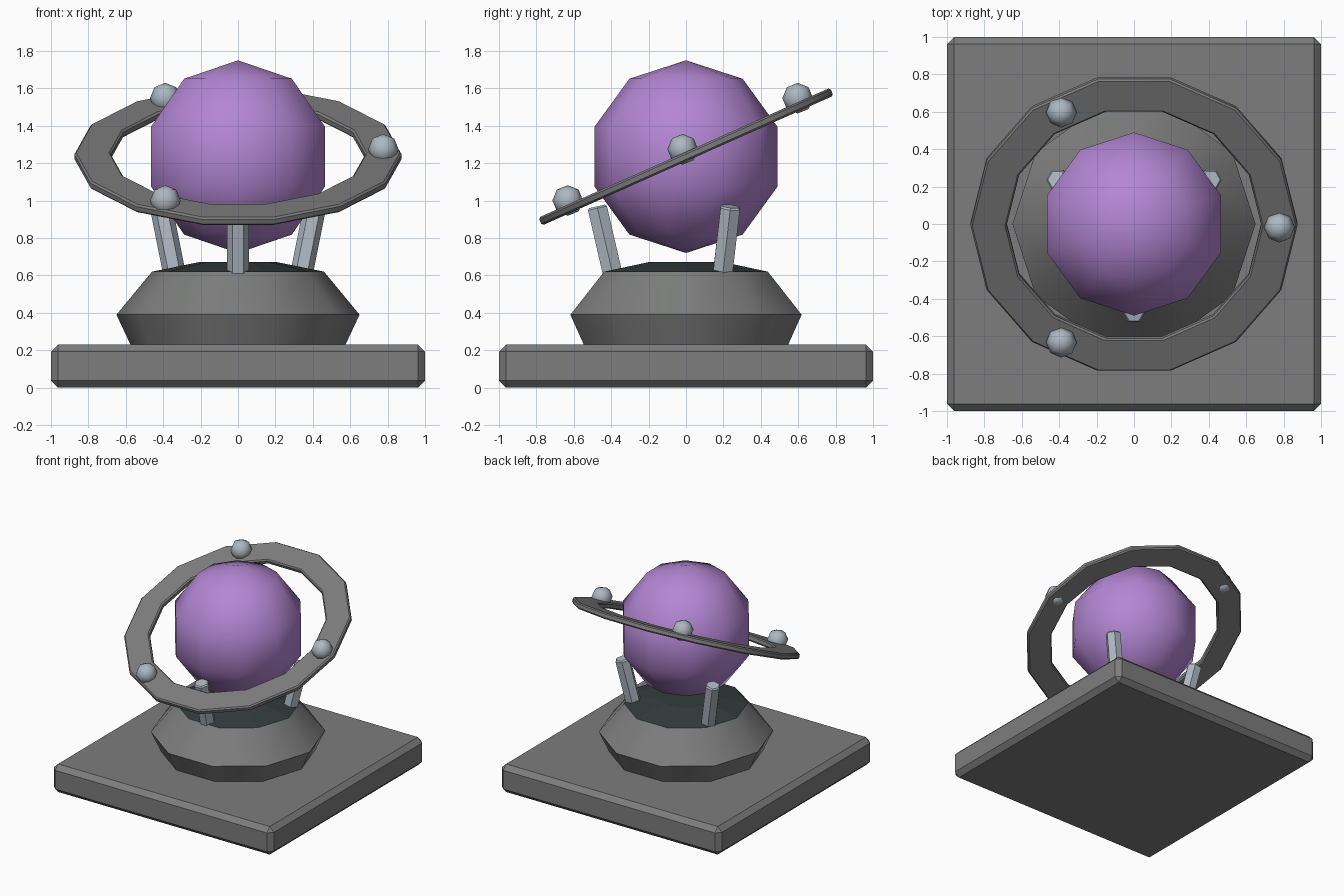
import bpy, bmesh, math
from mathutils import Matrix, Vector

if "Cube" in bpy.data.objects:
    bpy.data.objects.remove(bpy.data.objects["Cube"])


def material(name, rgb):
    m = bpy.data.materials.new(name)
    m.diffuse_color = (*rgb, 1)
    m.use_nodes = True
    m.node_tree.nodes["Principled BSDF"].inputs["Base Color"].default_value = m.diffuse_color
    return m


STONE = material("stone grey", (0.20, 0.205, 0.20))
DARK = material("dark slate", (0.033, 0.047, 0.045))
METAL = material("pale metal", (0.42, 0.48, 0.54))
PURPLE = material("purple", (0.45, 0.24, 0.65))


def finish(bm, name, mat, matrix=Matrix(), angle=None):
    bmesh.ops.recalc_face_normals(bm, faces=bm.faces)
    me = bpy.data.meshes.new(name)
    bm.to_mesh(me)
    bm.free()
    me.materials.append(mat)
    ob = bpy.data.objects.new(name, me)
    ob.matrix_world = matrix
    bpy.context.collection.objects.link(ob)
    if angle:
        bpy.ops.object.select_all(action='DESELECT')
        ob.select_set(True)
        bpy.context.view_layer.objects.active = ob
        bpy.ops.object.shade_smooth_by_angle(angle=math.radians(angle))
    return ob


def lathe(profile, sides, closed=False, caps=True):
    """Revolve (radius, z) points; closed profiles make a ring."""
    bm = bmesh.new()
    loops = []
    for r, z in profile:
        loops.append([bm.verts.new((r * math.cos(math.tau * i / sides),
                                    r * math.sin(math.tau * i / sides), z))
                      for i in range(sides)])
    pairs = list(zip(loops, loops[1:]))
    if closed:
        pairs.append((loops[-1], loops[0]))
    elif caps:
        bm.faces.new(loops[0])
        bm.faces.new(loops[-1])
    for a, b in pairs:
        for i in range(sides):
            j = (i + 1) % sides
            bm.faces.new((a[i], a[j], b[j], b[i]))
    return bm


def ball(name, mat, r, segs, rings, loc):
    bm = bmesh.new()
    bmesh.ops.create_uvsphere(bm, u_segments=segs, v_segments=rings, radius=r)
    return finish(bm, name, mat, Matrix.Translation(loc), 60)


# Square base slab with chamfered edges
bm = bmesh.new()
bmesh.ops.create_cube(bm, size=1, matrix=Matrix.Translation((0, 0, 0.115))
                      @ Matrix.Diagonal((2, 2, 0.23, 1)))
bmesh.ops.bevel(bm, geom=bm.edges[:], offset=0.038, segments=1, affect='EDGES')
finish(bm, "base_slab", STONE)

# Ten-sided pedestal and its dark cap
finish(lathe([(0.57, 0.22), (0.65, 0.39), (0.46, 0.62)], 10),
       "pedestal", STONE, angle=37)
finish(lathe([(0.46, 0.62), (0.2, 0.673)], 10), "pedestal_cap", DARK)

# Three prongs leaning outwards
LEAN = math.radians(13)
for k in range(3):
    m = (Matrix.Rotation(k * math.tau / 3, 4, 'Z')
         @ Matrix.Translation((0, -0.381, 0.56))
         @ Matrix.Rotation(LEAN, 4, 'X'))
    finish(lathe([(0.06, 0), (0.06, 0.41), (0.05, 0.42)], 6),
           f"prong_{k + 1}", METAL, m)

# Floating globe
CENTRE = Vector((0, 0, 1.235))
ball("globe", PURPLE, 0.515, 10, 5, CENTRE)

# Tilted ring with chamfered edges
tilt = Matrix.Rotation(math.radians(24), 4, 'X')
h, c, ro, ri = 0.023, 0.01, 0.875, 0.68
ring = [(ri, -h + c), (ri + c, -h), (ro - c, -h), (ro, -h + c),
        (ro, h - c), (ro - c, h), (ri + c, h), (ri, h - c)]
finish(lathe(ring, 14, closed=True), "tilted_ring", STONE,
       Matrix.Translation(CENTRE) @ tilt, 30)

# Three small balls resting on the ring
for k in range(3):
    a = k * math.tau / 3
    p = CENTRE + tilt @ Vector((0.777 * math.cos(a), 0.777 * math.sin(a), 0.043))
    ball(f"ring_ball_{k + 1}", METAL, 0.082, 8, 4, p)
